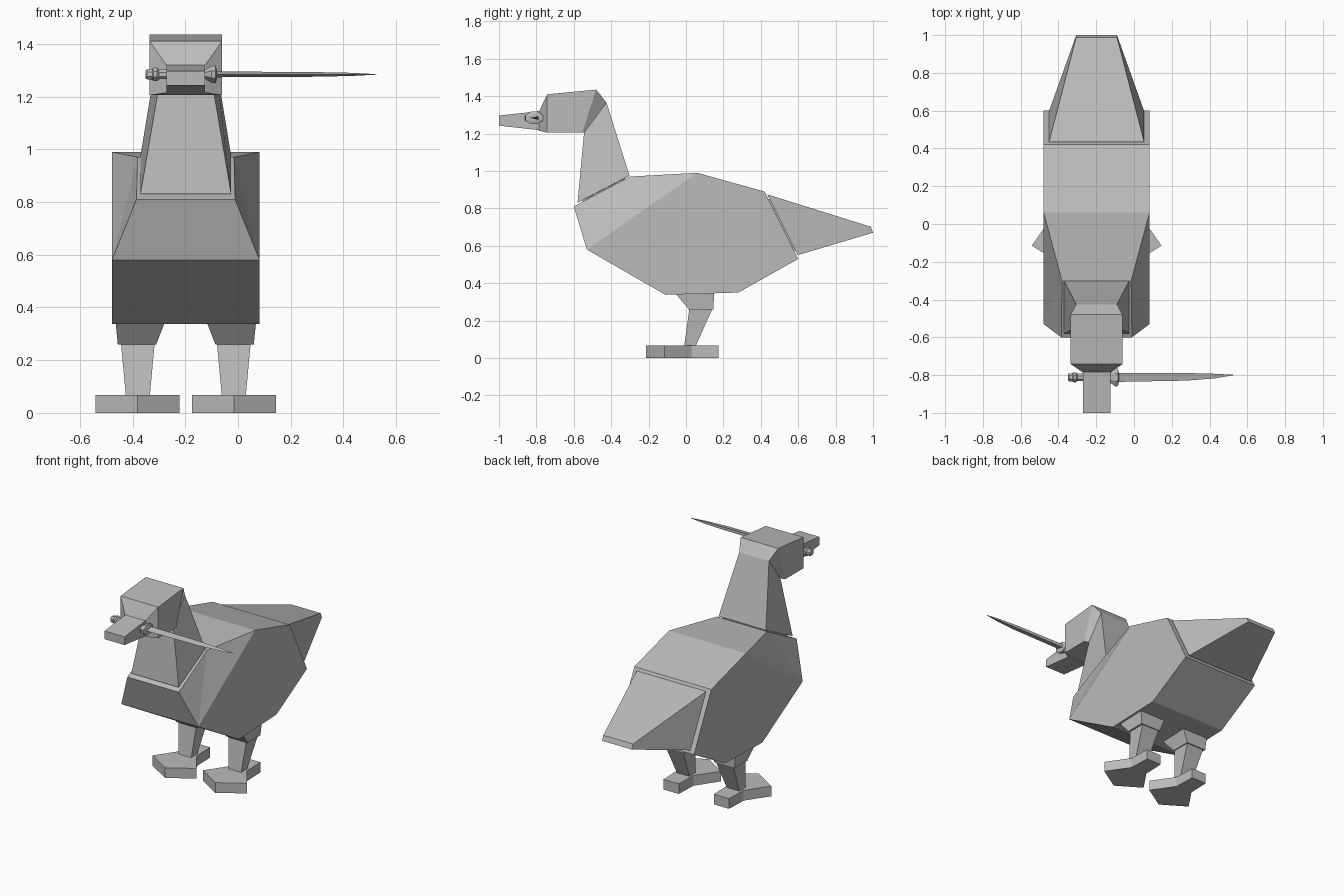
import bpy
import bmesh
from math import cos, sin, tau

if "Cube" in bpy.data.objects:
    bpy.data.objects.remove(bpy.data.objects["Cube"])

MID = -0.198          # centre line of the bird
GREY = (0.5, 0.5, 0.5, 1.0)

mat = bpy.data.materials.new("plain_grey")
mat.use_nodes = True
mat.diffuse_color = GREY
bsdf = mat.node_tree.nodes["Principled BSDF"]
bsdf.inputs["Base Color"].default_value = GREY
bsdf.inputs["Roughness"].default_value = 0.8


def finish(name, bm):
    """Turn a bmesh into a flat shaded object."""
    bmesh.ops.recalc_face_normals(bm, faces=bm.faces)
    mesh = bpy.data.meshes.new(name)
    bm.to_mesh(mesh)
    bm.free()
    mesh.materials.append(mat)
    obj = bpy.data.objects.new(name, mesh)
    bpy.context.collection.objects.link(obj)
    return obj


def loft(name, rings):
    """Skin a list of equal-sized point rings and cap both ends."""
    bm = bmesh.new()
    loops = [[bm.verts.new(p) for p in ring] for ring in rings]
    n = len(loops[0])
    for a, b in zip(loops, loops[1:]):
        for i in range(n):
            j = (i + 1) % n
            bm.faces.new((a[i], a[j], b[j], b[i]))
    bm.faces.new(loops[0])
    bm.faces.new(loops[-1])
    return finish(name, bm)


def box_ring(low, high, half, cx=MID):
    """Four corners spanning the (y, z) points low and high."""
    return [(cx - half, *low), (cx + half, *low),
            (cx + half, *high), (cx - half, *high)]


def oval_ring(x, ry, rz, sides=8):
    angles = [tau * (i + 0.5) / sides for i in range(sides)]
    return [(x, -0.812 + ry * cos(a), 1.284 + rz * sin(a)) for a in angles]


# Body: side outline (y, z, half width), starting at the upper chest
outline = [(-0.60, 0.81, 0.187), (-0.53, 0.58, 0.28), (-0.11, 0.338, 0.28),
           (0.28, 0.35, 0.28), (0.60, 0.53, 0.28), (0.42, 0.89, 0.28),
           (0.06, 0.99, 0.28), (-0.30, 0.97, 0.183)]
bm = bmesh.new()
sides = [[bm.verts.new((MID + s * h, y, z)) for y, z, h in outline]
         for s in (-1, 1)]
for v in sides:
    bm.faces.new(v[1:7])
    bm.faces.new((v[0], v[1], v[7]))
    bm.faces.new((v[1], v[6], v[7]))
for i in range(len(outline)):
    j = (i + 1) % len(outline)
    bm.faces.new((sides[0][i], sides[0][j], sides[1][j], sides[1][i]))
finish("body", bm)

# Neck and head, with a narrow stub forming the groove at the base
loft("neck_and_head", [
    box_ring((-0.54, 0.80), (-0.33, 0.91), 0.15),
    box_ring((-0.555, 0.842), (-0.325, 0.962), 0.155),
    box_ring((-0.58, 0.83), (-0.302, 0.975), 0.172),
    box_ring((-0.545, 1.205), (-0.425, 1.365), 0.108),
    box_ring((-0.555, 1.205), (-0.48, 1.435), 0.137),
    box_ring((-0.742, 1.205), (-0.742, 1.41), 0.137),
    box_ring((-0.785, 1.215), (-0.785, 1.32), 0.074),
])

# Beak
loft("beak", [
    box_ring((-0.77, 1.217), (-0.77, 1.322), 0.073),
    box_ring((-1.0, 1.242), (-1.0, 1.296), 0.073),
])

# Tail, also on a narrow stub
loft("tail", [
    box_ring((0.55, 0.56), (0.40, 0.84), 0.22),
    box_ring((0.585, 0.575), (0.45, 0.85), 0.23),
    box_ring((0.597, 0.55), (0.434, 0.875), 0.252),
    box_ring((1.0, 0.67), (0.988, 0.702), 0.108),
])

# Legs and feet
foot_half = [(-0.215, 0), (-0.115, 0.16), (0.03, 0.06), (0.175, 0.055)]
for side, s in (("right", -1), ("left", 1)):
    def leg_ring(front, back, z, half, offset):
        return box_ring((front, z), (back, z), half, MID + s * offset)

    loft(side + "_thigh", [
        leg_ring(-0.06, 0.15, 0.35, 0.095, 0.172),
        leg_ring(0.015, 0.147, 0.26, 0.073, 0.185),
    ])
    loft(side + "_shin", [
        leg_ring(0.018, 0.142, 0.265, 0.064, 0.182),
        leg_ring(-0.01, 0.05, 0.06, 0.045, 0.182),
    ])
    cx = MID + s * 0.183
    plan = [(cx + h, y) for y, h in foot_half]
    plan += [(cx - h, y) for y, h in reversed(foot_half[1:])]
    loft(side + "_foot", [[(x, y, z) for x, y in plan] for z in (0, 0.067)])

# Knife held across the beak: handle with pommel, guard, blade
loft("knife_handle", [oval_ring(*r) for r in (
    (-0.35, 0.016, 0.016), (-0.345, 0.022, 0.021), (-0.325, 0.024, 0.023),
    (-0.32, 0.029, 0.028), (-0.307, 0.029, 0.028), (-0.30, 0.021, 0.02),
    (-0.12, 0.02, 0.018))])
loft("knife_guard", [oval_ring(*r) for r in (
    (-0.126, 0.03, 0.018), (-0.10, 0.052, 0.035), (-0.085, 0.05, 0.036),
    (-0.08, 0.025, 0.018))])
blade = [(-0.09, -0.836, -0.789, 0.011), (0.28, -0.829, -0.789, 0.009),
         (0.43, -0.817, -0.793, 0.006), (0.525, -0.801, -0.798, 0.001)]
loft("knife_blade", [
    [(x, edge, 1.284), (x, back, 1.284 + t), (x, back, 1.284 - t)]
    for x, edge, back, t in blade])
